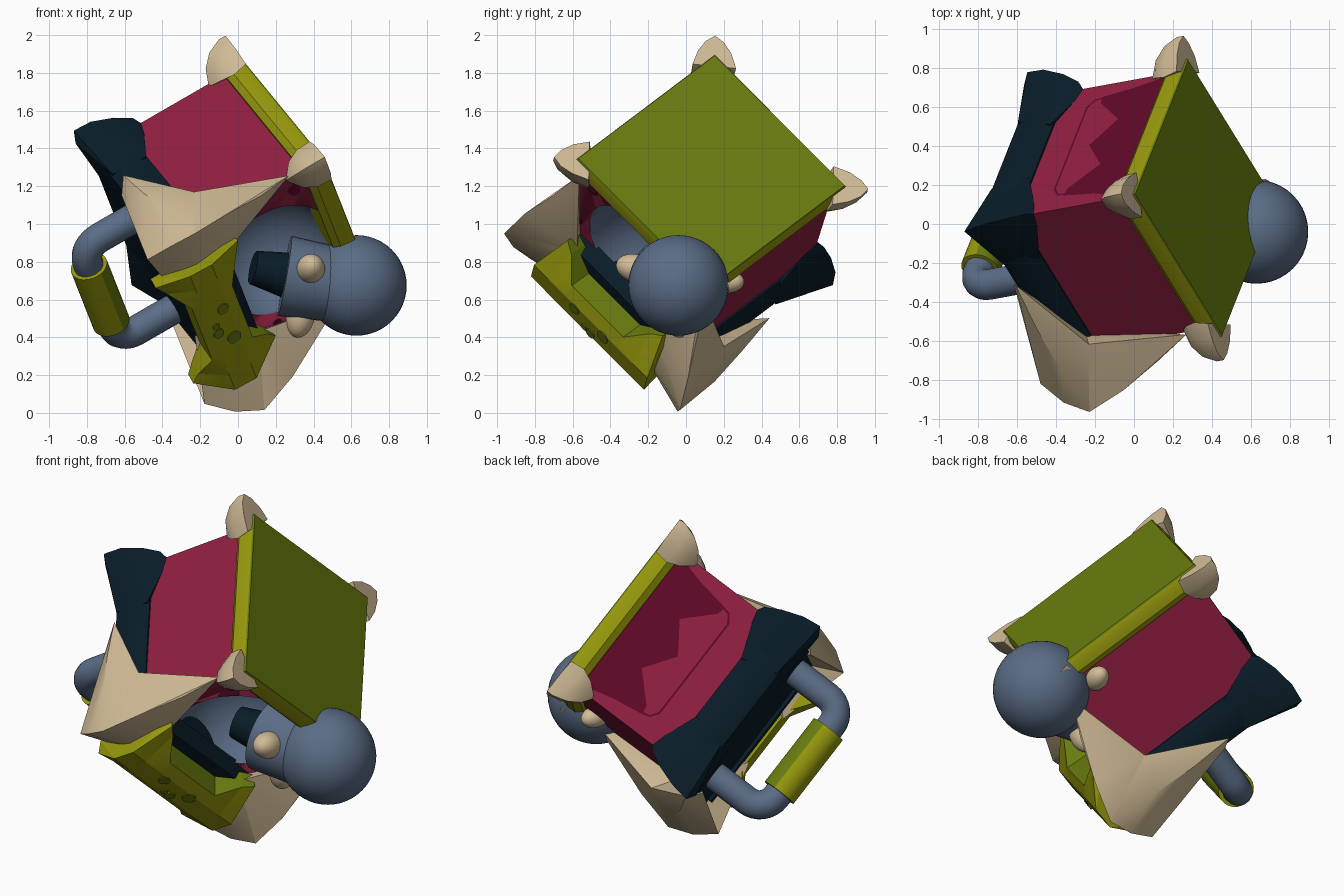
import bpy, bmesh, math
from mathutils import Vector, Matrix

if "Cube" in bpy.data.objects:
    bpy.data.objects.remove(bpy.data.objects["Cube"])

# Tilted frame of the box: u = side with the bowl, v = width, n = lid direction
U = Vector((.442, -.716, -.540)).normalized()
N = U.cross(Vector((.276, .670, -.690))).normalized()
V = N.cross(U)
M = Matrix((U, V, N)).transposed().to_4x4()
M.translation = (.365, .135, 1.275)


def material(name, rgb):
    m = bpy.data.materials.new(name)
    m.diffuse_color = [((c / 255 + .055) / 1.055) ** 2.4 if c > 10 else c / 3294 for c in rgb] + [1]
    m.use_nodes = True
    m.node_tree.nodes["Principled BSDF"].inputs["Base Color"].default_value = m.diffuse_color
    return m


CRIMSON = material("crimson", (144, 31, 65))
DARK = material("dark crimson", (95, 7, 40))
YELLOW = material("yellow olive", (150, 152, 12))
GREEN = material("green olive", (104, 123, 14))
CREAM = material("cream", (210, 188, 151))
SLATE = material("slate blue", (90, 108, 133))
NAVY = material("navy", (9, 28, 40))


def finish(name, bm, mats, matrix=M, angle=30):
    me = bpy.data.meshes.new(name)
    bm.normal_update()
    bm.to_mesh(me)
    bm.free()
    ob = bpy.data.objects.new(name, me)
    bpy.context.collection.objects.link(ob)
    for m in mats:
        me.materials.append(m)
    ob.matrix_world = matrix
    bpy.ops.object.select_all(action='DESELECT')
    ob.select_set(True)
    bpy.context.view_layer.objects.active = ob
    bpy.ops.object.shade_smooth_by_angle(angle=math.radians(angle))
    return ob


def hulls(name, groups, mat, angle=30):
    """Several convex pieces joined in one object."""
    bm = bmesh.new()
    for pts in groups:
        vs = [bm.verts.new(p) for p in pts]
        r = bmesh.ops.convex_hull(bm, input=vs)
        loose = [g for g in r["geom_interior"] if isinstance(g, bmesh.types.BMVert)]
        if loose:
            bmesh.ops.delete(bm, geom=loose, context='VERTS')
    return finish(name, bm, [mat], M, angle)


def block(h0, h1, n0, n1):
    return [(a * h, b * h, n) for h, n in ((h0, n0), (h1, n1)) for a in (-1, 1) for b in (-1, 1)]


def rod(name, a, b, r0, r1, mat, matrix=Matrix(), seg=32):
    a, b = Vector(a), Vector(b)
    bm = bmesh.new()
    bmesh.ops.create_cone(bm, cap_ends=True, segments=seg, radius1=r0, radius2=r1, depth=(b - a).length)
    rot = (b - a).to_track_quat('Z', 'Y').to_matrix().to_4x4()
    bm.transform(Matrix.Translation((a + b) / 2) @ rot)
    return finish(name, bm, [mat], matrix, 40)


def ball(name, c, r, mat, matrix=Matrix(), scale=(1, 1, 1), axis=(0, 0, 1)):
    bm = bmesh.new()
    bmesh.ops.create_uvsphere(bm, u_segments=40, v_segments=24, radius=r)
    rot = Vector(axis).to_track_quat('Z', 'Y').to_matrix().to_4x4()
    bm.transform(Matrix.Translation(c) @ rot @ Matrix.Diagonal((*scale, 1)))
    return finish(name, bm, [mat], matrix)


def flat(name, pts, mat):
    """Thin painted shape on the -u face, points are (v, n)."""
    bm = bmesh.new()
    bm.faces.new([bm.verts.new((-.474, v, n)) for v, n in pts])
    return finish(name, bm, [mat])


# Box body with a hollow bowl cut in the u side
body = hulls("box_body", [block(.47, .47, -.9, -.08)], CRIMSON)
body.data.materials.append(SLATE)
cutter = ball("bowl_cutter", (.47, 0, -.43), .345, SLATE, M)
bpy.context.view_layer.objects.active = body
mod = body.modifiers.new("bowl", 'BOOLEAN')
mod.object, mod.operation, mod.solver = cutter, 'DIFFERENCE', 'EXACT'
mod.material_mode = 'TRANSFER'
bpy.ops.object.modifier_apply(modifier=mod.name)
bpy.data.objects.remove(cutter)

# Lid plate
hulls("lid_rim", [block(.49, .52, -.125, -.09) + block(.52, .51, -.04, -.008)], YELLOW)
hulls("lid_face", [block(.51, .505, -.008, 0)], GREEN)

# Pointed rounded caps on the lid corners
for a in (-1, 1):
    for b in (-1, 1):
        pts = [(.595, .595, -.01), (.595, .595, -.05), (.57, .57, -.13), (.525, .525, -.19),
               (.46, .46, -.225), (.5, .5, -.01)]
        for p, q, n in ((.38, .545, -.01), (.37, .53, -.09), (.4, .51, -.16), (.46, .587, -.01), (.45, .57, -.1),
                        (.47, .54, -.17), (.535, .604, -.012), (.53, .59, -.09)):
            pts += [(p, q, n), (q, p, n)]
        hulls("lid_corner_cap", [[(a * p, b * q, n) for p, q, n in pts]], CREAM, 60)

# Navy base with flared corners at the far side from the bowl
base = [block(.48, .51, -.73, -.8) + block(.51, .49, -.9, -.95)]
for s in (-1, 1):
    base.append([(-u, s * v, n) for u, v, n in (
        (.46, .46, -.63), (.5, .5, -.66), (.53, .545, -.75), (.55, .585, -.87), (.54, .6, -.975), (.5, .55, -1.0),
        (.2, .495, -.735), (.495, .2, -.735), (.2, .505, -.94), (.505, .25, -.94), (.2, .2, -.95))])
# lip of the base beside the bowl
base.append([(u, v, n) for v in (-.45, .45) for u, n in ((.45, -.66), (.55, -.68), (.56, -.98), (.45, -.97))])
hulls("base", base, NAVY)

# Three-armed cream bumpers on the two bowl-side corners
for s in (-1, 1):
    core = [(.70, .685, -.84), (.56, .56, -1.1), (.645, .64, -.98), (.4, .4, -.8)]
    q1, q2 = (.33, .6, -.68), (.55, .31, -.68)
    arms = [core + [q1, q2, (.47, .49, -.2), (.56, .55, -.4), (.64, .635, -.62)],
            core + [q1, (-.1, .555, -.91), (-.05, .48, -.97), (.15, .61, -.9), (.42, .665, -.87)],
            core + [q2, (.55, .15, -.9), (.5, .15, -1.0)]]
    hulls("corner_bumper", [[(u, s * v, n) for u, v, n in g] for g in arms], CREAM, 35)


# Bow-shaped olive guard with an arched back, between the bumpers
def section(v, ridge, n0, n1, u):
    return [(.5, v, n0 + .01), (u, v, n0), (.71, ridge, -.95), (.715, ridge, -.82), (u, v, n1), (.5, v, n1 - .01)]


sec = [section(-.37, -.44, -1.12, -.61, .58), section(-.31, -.33, -1.08, -.65, .6),
       section(-.2, -.2, -1.0, -.75, .68)]
sec += [[(u, -v, n) for u, v, n in s] for s in reversed(sec)]
ob = hulls("guard", [a + b for a, b in zip(sec, sec[1:])], YELLOW, 20)
ob.data.materials.append(GREEN)
for p in ob.data.polygons:
    p.material_index = int(p.normal.z > .7)
for v, n, r in ((-.12, -.85, .035), (.02, -.92, .03), (.1, -.85, .04), (-.03, -.92, .02)):
    rod("guard_spot", (.71, v, n), (.719, v, n), r, r, GREEN, M, 10)

# Dark spots on the bowl side
for v, n, r in ((-.38, -.2, .035), (.4, -.55, .025), (-.41, -.56, .025)):
    rod("body_spot", (.466, v, n), (.475, v, n), r, r, DARK, M, 10)

# Painted jagged panel and its outline on the opposite side
flat("jagged_panel", [(-.45, -.1), (-.4, -.3), (-.37, -.49), (-.32, -.48), (-.17, -.33), (0, -.45),
                      (.17, -.33), (.32, -.48), (.37, -.49), (.4, -.3), (.45, -.1)], DARK)
flat("panel_outline", [(-.37, -.48), (-.36, -.53), (-.31, -.565), (.31, -.565), (.36, -.53), (.37, -.48),
                       (.358, -.48), (.35, -.524), (.305, -.554), (-.305, -.554), (-.35, -.524), (-.358, -.48)], DARK)

# Carrying handle: bent pipe with a sleeve grip
cu = bpy.data.curves.new("handle_pipe", 'CURVE')
cu.dimensions = '3D'
cu.bevel_depth, cu.bevel_resolution, cu.use_fill_caps = .08, 5, True
half = [(.36, -.9)] + [(.25 + .11 * math.cos(t * math.pi / 16), -1.18 - .11 * math.sin(t * math.pi / 16))
                       for t in range(9)]
path = half + [(-v, n) for v, n in reversed(half)]
sp = cu.splines.new('POLY')
sp.points.add(len(path) - 1)
for pt, (v, n) in zip(sp.points, path):
    pt.co = (.02, v, n, 1)
cu.materials.append(SLATE)
pipe = bpy.data.objects.new("handle_pipe", cu)
bpy.context.collection.objects.link(pipe)
pipe.matrix_world = M
grip = rod("handle_grip", (.02, -.22, -1.29), (.02, .22, -1.29), .1, .1, YELLOW, M, 24)
grip.data.materials.append(GREEN)
for p in grip.data.polygons:
    p.material_index = int(p.normal.z > .35 and abs(p.normal.y) < .5)

# Arm out of the bowl with studded collar and ball
c, axis = Vector((.365, -.07, .705)), Vector((.98, .05, -.17)).normalized()
rod("arm", (.08, -.13, .77), c, .09, .14, NAVY, seg=12)
rod("arm_collar", c - axis * .12, c + axis * .14, .215, .2, SLATE)
ball("arm_ball", (.627, -.04, .675), .266, SLATE)
side = axis.cross(Vector((0, 0, 1))).normalized()
up = side.cross(axis)
for deg in (17, 262):
    t = math.radians(deg)
    d = side * math.cos(t) + up * math.sin(t)
    ball("collar_stud", c + d * .2, .075, CREAM, scale=(1, 1, 1.5), axis=d)
ball("collar_stud", (.45, .22, .695), .06, CREAM, scale=(1, 1, 1.5), axis=(.3, 1, 0))
